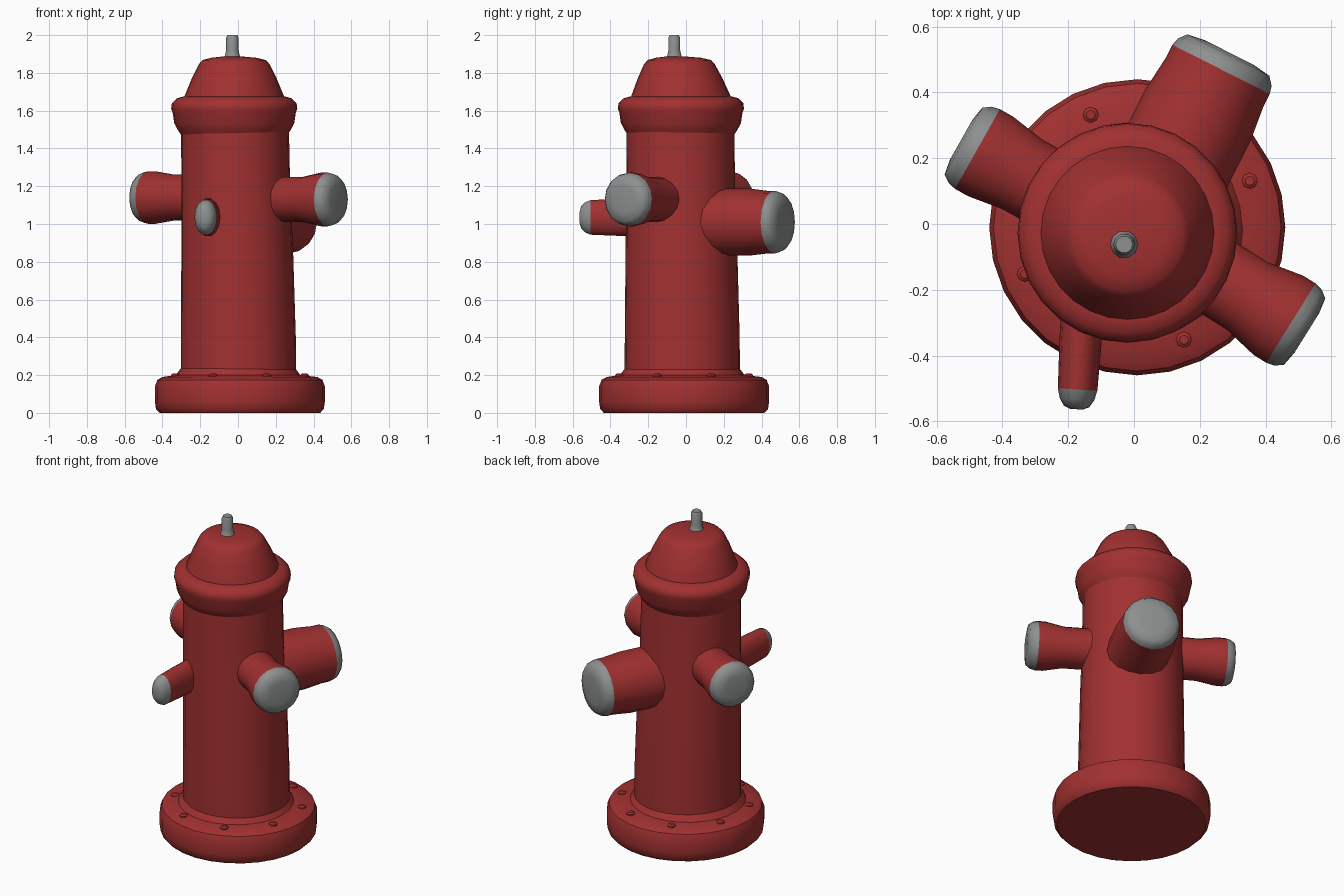
import bpy, bmesh, math
from mathutils import Matrix, Vector

if "Cube" in bpy.data.objects:
    bpy.data.objects.remove(bpy.data.objects["Cube"])


def material(name, rgb):
    m = bpy.data.materials.new(name)
    m.diffuse_color = (*rgb, 1)
    m.use_nodes = True
    m.node_tree.nodes["Principled BSDF"].inputs["Base Color"].default_value = m.diffuse_color
    return m


RED = material("red_paint", (0.36, 0.03, 0.03))
GREY = material("grey_metal", (0.27, 0.28, 0.28))


def lathe(name, rings, mat, sides=28, matrix=Matrix(), angle=40):
    """Stack of circles (radius, height, centre x, centre y), capped at both ends."""
    bm = bmesh.new()
    loops = []
    for r, z, *c in rings:
        cx, cy = c or (0, 0)
        loops.append([bm.verts.new((cx + r * math.cos(2 * math.pi * i / sides),
                                    cy + r * math.sin(2 * math.pi * i / sides), z))
                      for i in range(sides)])
    for a, b in zip(loops, loops[1:]):
        for i in range(sides):
            j = (i + 1) % sides
            bm.faces.new((a[i], a[j], b[j], b[i]))
    bm.faces.new(loops[0][::-1])
    bm.faces.new(loops[-1])
    bm.transform(matrix)
    mesh = bpy.data.meshes.new(name)
    bm.to_mesh(mesh)
    bm.free()
    mesh.materials.append(mat)
    ob = bpy.data.objects.new(name, mesh)
    bpy.context.collection.objects.link(ob)
    bpy.ops.object.select_all(action='DESELECT')
    ob.select_set(True)
    bpy.context.view_layer.objects.active = ob
    bpy.ops.object.shade_smooth_by_angle(angle=math.radians(angle))
    return ob


def aim(end, direction, squash=1.0):
    """Matrix that puts local z=0 at the outer end, with +z pointing outwards."""
    z = Vector(direction).normalized()
    x = Vector((0, 0, 1)).cross(z).normalized()
    y = z.cross(x)
    rot = Matrix((x * squash, y, z)).transposed().to_4x4()
    return Matrix.Translation(end) @ rot


# Base flange
B = (0.01, -0.01)
lathe("base_flange", [(0.425, 0.0, *B), (0.444, 0.02, *B), (0.45, 0.06, *B),
                      (0.45, 0.14, *B), (0.437, 0.175, *B), (0.41, 0.19, *B),
                      (0.33, 0.2, 0, -0.02), (0.3, 0.24, 0, -0.02)], RED)

# Flange bolts, worn nearly flat
for i in range(8):
    a = math.radians(22.5 + 45 * i)
    lathe(f"flange_bolt_{i + 1}", [(0.025, 0.17), (0.024, 0.2), (0.014, 0.208)], RED, 8,
          Matrix.Translation((0.01 + 0.37 * math.cos(a), -0.01 + 0.37 * math.sin(a), 0)))

# Barrel, leaning slightly
lathe("barrel", [(0.306, 0.17, 0.003, -0.02), (0.304, 0.4, 0.002, -0.02),
                 (0.296, 0.85, -0.004, -0.024), (0.288, 1.2, -0.012, -0.028),
                 (0.285, 1.54, -0.016, -0.03)], RED)

# Collar and bonnet
C = (-0.02, -0.027)
lathe("collar", [(0.28, 1.47, *C), (0.3, 1.5, *C), (0.318, 1.535, *C), (0.326, 1.59, *C),
                 (0.334, 1.61, *C), (0.33, 1.64, *C), (0.305, 1.665, *C),
                 (0.27, 1.675, *C)], RED)
lathe("bonnet", [(0.275, 1.62, *C), (0.262, 1.68, *C), (0.225, 1.77, -0.02, -0.031),
                 (0.188, 1.845, -0.02, -0.035), (0.168, 1.868, -0.02, -0.035),
                 (0.12, 1.88, -0.022, -0.04), (0.05, 1.887, -0.03, -0.055)], RED)

# Operating nut on top
T = (-0.03, -0.062)
lathe("top_nut", [(0.05, 1.87, *T), (0.038, 1.895, *T), (0.033, 1.92, *T), (0.033, 1.985, *T),
                  (0.026, 2.0, *T)], GREY, 10)

# Hose outlets: end centre, direction, root radius, end radius, length
outlets = {
    "left_outlet": ((-0.515, 0.25, 1.14), (-0.87, 0.49, 0), 0.122, 0.139, 0.38),
    "right_outlet": ((0.515, -0.325, 1.13), (0.85, -0.53, 0), 0.12, 0.142, 0.4),
    "rear_outlet": ((0.285, 0.51, 1.01), (0.45, 0.89, 0), 0.178, 0.166, 0.42),
}
for name, (end, d, r0, r1, length) in outlets.items():
    m = aim(end, d)
    lathe(name, [(r0, -length), (r0, -0.2), (r1, -0.09), (r1, -0.045)], RED, 16, m)
    lathe(name + "_cap", [(r1, -0.045), (r1 * 0.96, -0.02), (r1 * 0.84, 0.004),
                          (r1 * 0.5, 0.012)], GREY, 16, m, 50)

# Small oval front plug
m = aim((-0.175, -0.563, 1.035), (-0.06, -1, 0.0), 0.64)
lathe("front_plug", [(0.102, -0.32), (0.1, -0.2), (0.094, -0.06)], RED, 14, m)
lathe("front_plug_tip", [(0.094, -0.06), (0.082, -0.03), (0.06, -0.008), (0.03, 0)],
      GREY, 14, m, 60)
